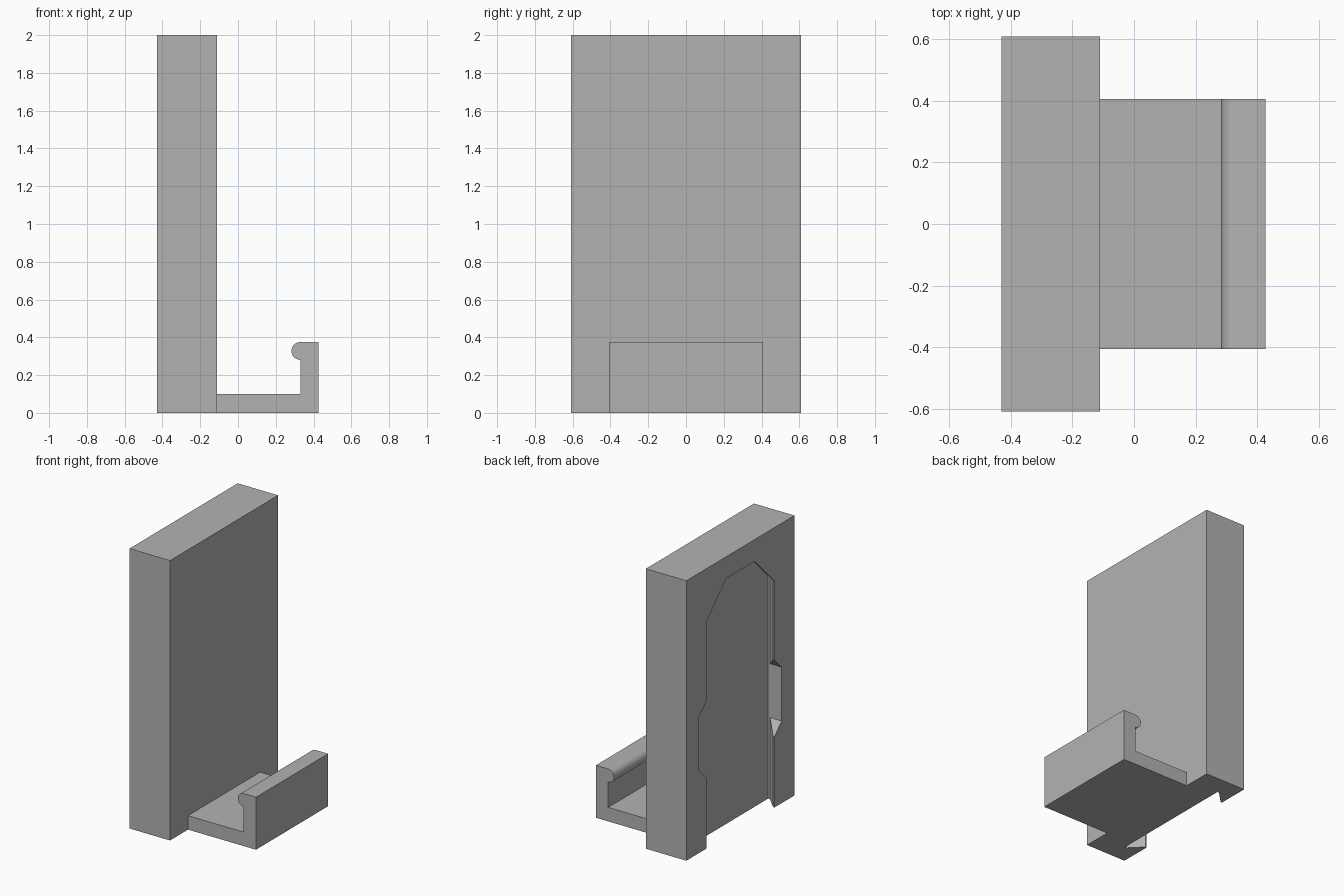
import bpy, bmesh, math

if "Cube" in bpy.data.objects:
    bpy.data.objects.remove(bpy.data.objects["Cube"])

grey = bpy.data.materials.new("grey plastic")
grey.diffuse_color = (0.45, 0.45, 0.45, 1)
grey.use_nodes = True
grey.node_tree.nodes["Principled BSDF"].inputs["Base Color"].default_value = grey.diffuse_color

BACK = -0.43   # x of the rear face


def loft(name, rings):
    """Closed solid through equal-length rings of points."""
    bm = bmesh.new()
    vs = [[bm.verts.new(p) for p in r] for r in rings]
    n = len(vs[0])
    for a, b in zip(vs, vs[1:]):
        for i in range(n):
            j = (i + 1) % n
            bm.faces.new((a[i], a[j], b[j], b[i]))
    bm.faces.new(vs[0])
    bm.faces.new(vs[-1])
    bmesh.ops.recalc_face_normals(bm, faces=bm.faces)
    me = bpy.data.meshes.new(name)
    bm.to_mesh(me)
    bm.free()
    me.materials.append(grey)
    ob = bpy.data.objects.new(name, me)
    bpy.context.collection.objects.link(ob)
    return ob


def cut(target, cutter):
    cutter.hide_render = True
    cutter.hide_set(True)
    m = target.modifiers.new(cutter.name, 'BOOLEAN')
    m.operation = 'DIFFERENCE'
    m.solver = 'EXACT'
    m.object = cutter


# Upright back plate
plate = loft("back_plate", [[(x, -0.61, 0), (x, 0.61, 0), (x, 0.61, 2), (x, -0.61, 2)]
                            for x in (BACK, -0.11)])


# Undercut slot: open at the bottom, half-octagon at the top
def slot_ring(depth, a):
    c, zc = a * math.tan(math.pi / 8), 1.46
    return [(BACK + depth, y, z) for y, z in
            [(-a, -0.1), (a, -0.1), (a, zc + c), (c, zc + a), (-c, zc + a), (-a, zc + c)]]


cut(plate, loft("slot_cutter", [slot_ring(d, a) for d, a in
                                [(-0.05, 0.384), (0.01, 0.384), (0.098, 0.472), (0.112, 0.472)]]))

# Octagonal entry opening partway up the slot
r = 0.465 / math.cos(math.pi / 8)
angles = [math.pi / 8 + k * math.pi / 4 for k in range(8)]
cut(plate, loft("entry_cutter", [[(BACK + d, r * math.cos(t), 0.78 + r * math.sin(t)) for t in angles]
                                 for d in (-0.05, 0.112)]))

# Front tray with upturned lip and rounded bead
bead = [(0.33 + 0.047 * math.cos(t), 0.328 + 0.047 * math.sin(t))
        for t in [math.radians(90 + 180 * k / 20) for k in range(21)]]
profile = [(-0.11, 0), (0.427, 0), (0.427, 0.375)] + bead + [(0.33, 0.1), (-0.11, 0.1)]
tray = loft("lipped_tray", [[(x, y, z) for x, z in profile] for y in (-0.407, 0.407)])
bpy.context.view_layer.objects.active = tray
tray.select_set(True)
bpy.ops.object.shade_smooth_by_angle(angle=math.radians(30))
